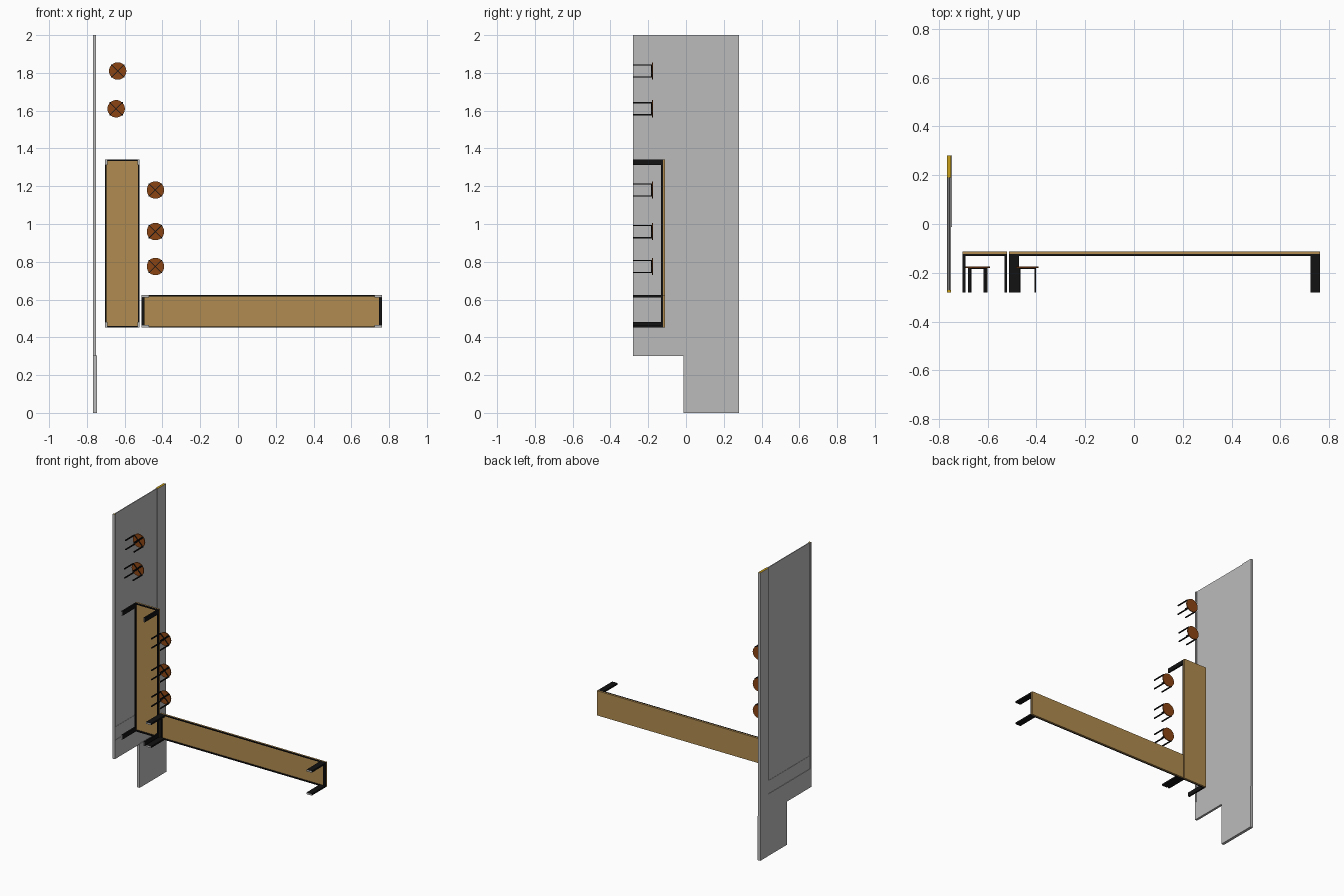
import bpy, math
from mathutils import Matrix

if "Cube" in bpy.data.objects:
    bpy.data.objects.remove(bpy.data.objects["Cube"])


def material(name, rgb):
    m = bpy.data.materials.new(name)
    m.diffuse_color = (*rgb, 1)
    m.use_nodes = True
    m.node_tree.nodes["Principled BSDF"].inputs["Base Color"].default_value = m.diffuse_color
    return m


GREY = material("grey_panel", (0.50, 0.50, 0.50))
GOLD = material("gold_cap", (0.60, 0.36, 0.01))
WOOD = material("light_wood", (0.44, 0.26, 0.08))
BROWN = material("brown_seat", (0.26, 0.06, 0.007))
BLACK = material("black_metal", (0.006, 0.006, 0.006))


def box(name, x, y, z, mat, end_mat=None, end_axis=2, end_sign=1):
    """Box from (min, max) ranges; faces toward one direction may take end_mat."""
    verts = [(a, b, c) for a in x for b in y for c in z]
    faces = [(0, 1, 3, 2), (4, 6, 7, 5), (0, 4, 5, 1),
             (2, 3, 7, 6), (0, 2, 6, 4), (1, 5, 7, 3)]
    me = bpy.data.meshes.new(name)
    me.from_pydata(verts, [], faces)
    me.materials.append(mat)
    if end_mat:
        me.materials.append(end_mat)
        for p in me.polygons:
            if p.normal[end_axis] * end_sign > 0.9:
                p.material_index = 1
    ob = bpy.data.objects.new(name, me)
    bpy.context.collection.objects.link(ob)
    return ob


# Wall: thick border, recessed panel, and a notched foot
WX = (-0.767, -0.751)
box("wall_back_post", WX, (0.19, 0.28), (0.3, 2.0), GREY, GOLD)
box("wall_front_trim", WX, (-0.28, -0.27), (0.3, 2.0), GREY, GOLD)
box("wall_base", WX, (-0.27, 0.19), (0.3, 0.43), GREY)
box("wall_skirting", (-0.764, -0.754), (-0.27, 0.19), (0.43, 0.52), GREY)
box("wall_panel", (-0.762, -0.756), (-0.27, 0.19), (0.52, 2.0), GREY)
box("wall_foot", (-0.767, -0.747), (-0.012, 0.28), (0.0, 0.305), GREY)


def table(name, x, z, leg_x, leg_z, rail_x, rail_z):
    """Board facing +y, with a black rim and four flat legs toward -y."""
    box(name + "_top", x, (-0.122, -0.112), z, WOOD)
    rim_y = (-0.132, -0.122)
    for i, (edge, s) in enumerate(zip(x, (1, -1))):
        box(f"{name}_rim_side_{i}", sorted((edge, edge + s * rail_x)), rim_y, z, BLACK)
    inner_x = (x[0] + rail_x, x[1] - rail_x)
    for i, (edge, s) in enumerate(zip(z, (1, -1))):
        box(f"{name}_rim_end_{i}", inner_x, rim_y, sorted((edge, edge + s * rail_z)), BLACK)
    for i, (ex, sx) in enumerate(zip(x, (1, -1))):
        for j, (ez, sz) in enumerate(zip(z, (1, -1))):
            # Grey foot face at the free end of each leg
            box(f"{name}_leg_{i}{j}", sorted((ex, ex + sx * leg_x)), (-0.28, -0.132),
                sorted((ez, ez + sz * leg_z)), BLACK, GREY, 1, -1)


table("tall_table", (-0.703, -0.521), (0.452, 1.342), 0.011, 0.030, 0.008, 0.008)
table("long_table", (-0.512, 0.763), (0.452, 0.623), 0.040, 0.012, 0.017, 0.006)


def stool(name, cx, cz):
    """Round seat facing +y, crossed rails beneath it and four thin legs."""
    bpy.ops.mesh.primitive_cylinder_add(vertices=32, radius=0.046, depth=0.006,
                                        location=(cx, -0.177, cz),
                                        rotation=(math.pi / 2, 0, 0))
    seat = bpy.context.object
    seat.name = name + "_seat"
    seat.data.materials.append(BROWN)
    bpy.ops.object.shade_smooth_by_angle()
    for k, angle in enumerate((45, -45)):
        rail = box(f"{name}_rail_{k}", (-0.045, 0.045), (-0.0025, 0.0025),
                   (-0.002, 0.002), BLACK)
        rail.matrix_world = (Matrix.Translation((cx, -0.1825, cz))
                             @ Matrix.Rotation(math.radians(angle), 4, 'Y'))
    h, o = 0.0035, 0.032
    for i, sx in enumerate((-1, 1)):
        for j, sz in enumerate((-1, 1)):
            x, z = cx + sx * o, cz + sz * o
            box(f"{name}_leg_{i}{j}", (x - h, x + h), (-0.28, -0.180),
                (z - h, z + h), BLACK)


for n, (cx, cz) in enumerate([(-0.637, 1.81), (-0.645, 1.61), (-0.437, 1.18),
                              (-0.437, 0.96), (-0.437, 0.775)]):
    stool(f"stool_{n + 1}", cx, cz)
